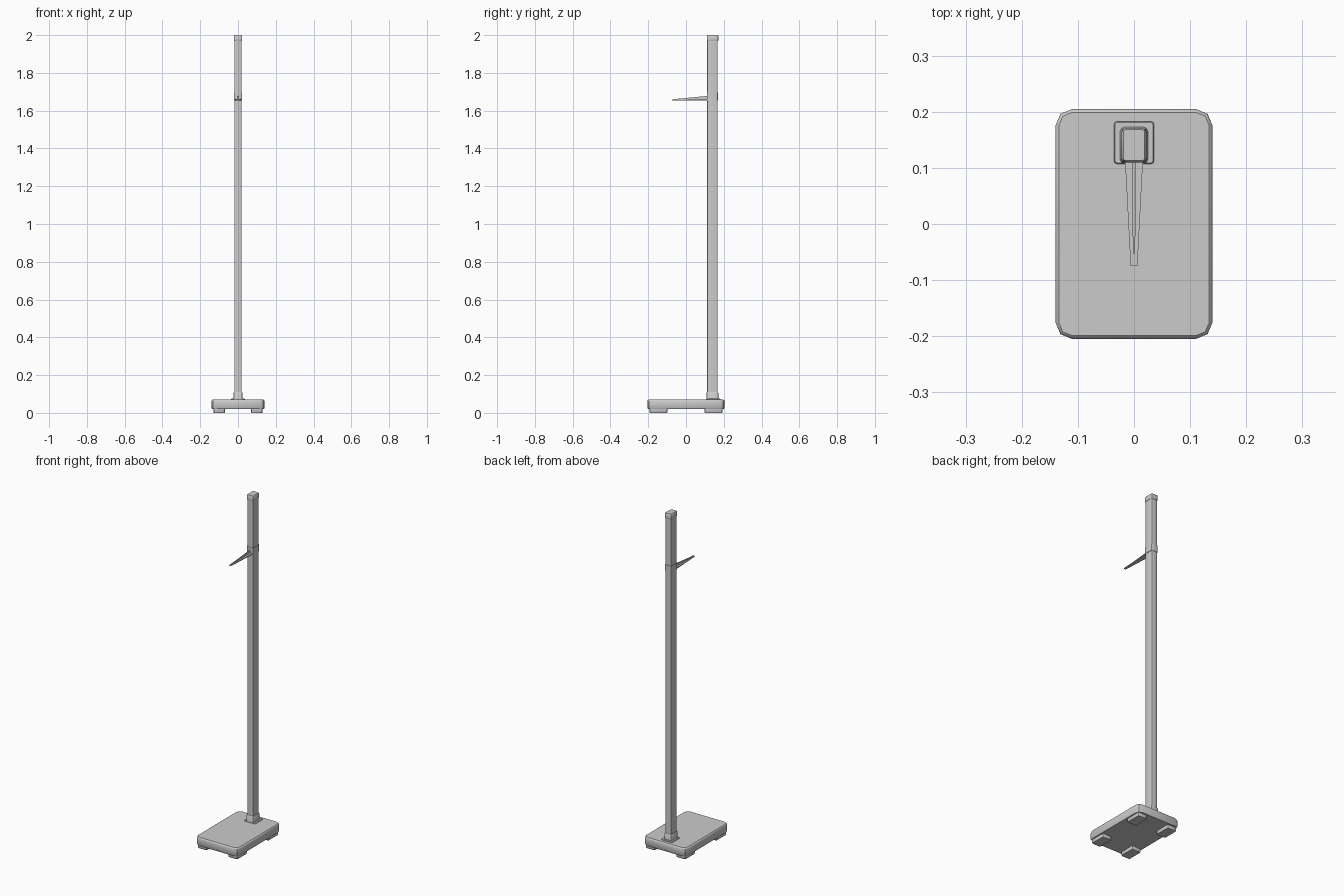
import bpy, bmesh, math

if "Cube" in bpy.data.objects:
    bpy.data.objects.remove(bpy.data.objects["Cube"])


def finish(name, bm):
    bmesh.ops.recalc_face_normals(bm, faces=bm.faces)
    mesh = bpy.data.meshes.new(name)
    bm.to_mesh(mesh)
    bm.free()
    ob = bpy.data.objects.new(name, mesh)
    bpy.context.collection.objects.link(ob)
    bpy.ops.object.select_all(action='DESELECT')
    bpy.context.view_layer.objects.active = ob
    ob.select_set(True)
    bpy.ops.object.shade_smooth_by_angle(angle=math.radians(35))
    return ob


def rounded_block(name, x, y, rings, radius, steps=2):
    """Rounded rectangle lofted through rings of (z, inset)."""
    (x0, x1), (y0, y1) = x, y
    bm = bmesh.new()
    loops = []
    for z, inset in rings:
        r = max(radius - inset, 0.0005)
        corners = [(x1, y1, 1, 1, 0), (x0, y1, -1, 1, 90),
                   (x0, y0, -1, -1, 180), (x1, y0, 1, -1, 270)]
        loop = []
        for cx, cy, sx, sy, start in corners:
            for i in range(steps + 1):
                a = math.radians(start + 90 * i / steps)
                loop.append(bm.verts.new((cx - sx * (inset + r) + r * math.cos(a),
                                          cy - sy * (inset + r) + r * math.sin(a), z)))
        loops.append(loop)
    n = len(loops[0])
    for a, b in zip(loops, loops[1:]):
        for i in range(n):
            j = (i + 1) % n
            bm.faces.new((a[i], a[j], b[j], b[i]))
    bm.faces.new(loops[0][::-1])
    bm.faces.new(loops[-1])
    return finish(name, bm)


def tapered_bar(name, root, tip):
    """Bar between two rectangles given as (y, half_width, z_low, z_high)."""
    bm = bmesh.new()
    ends = [[bm.verts.new((sx * w, y, z)) for sx, z in
             ((-1, lo), (1, lo), (1, hi), (-1, hi))] for y, w, lo, hi in (root, tip)]
    a, b = ends
    for i in range(4):
        j = (i + 1) % 4
        bm.faces.new((a[i], a[j], b[j], b[i]))
    bm.faces.new(a)
    bm.faces.new(b)
    return finish(name, bm)


# Weighing platform
rounded_block("platform", (-0.14, 0.14), (-0.205, 0.205),
              [(0.02, 0.004), (0.026, 0), (0.062, 0), (0.067, 0.002), (0.07, 0.006)], 0.03)

# Four feet
for sx in (-1, 1):
    for sy in (-1, 1):
        rounded_block("foot", (sx * 0.1 - 0.03, sx * 0.1 + 0.03),
                      (sy * 0.145 - 0.047, sy * 0.145 + 0.047),
                      [(0, 0.002), (0.003, 0), (0.024, 0)], 0.008)

# Post mounting: flange and socket
rounded_block("flange", (-0.036, 0.036), (0.107, 0.183),
              [(0.068, 0), (0.073, 0), (0.075, 0.002)], 0.006)
rounded_block("post_socket", (-0.025, 0.025), (0.107, 0.173),
              [(0.07, 0), (0.108, 0.0025), (0.11, 0.004)], 0.008)

# Measuring post and its cap
rounded_block("post", (-0.0195, 0.0195), (0.112, 0.168),
              [(0.07, 0), (1.99, 0)], 0.006)
rounded_block("post_cap", (-0.022, 0.022), (0.11, 0.171),
              [(1.97, 0.001), (1.973, 0), (1.996, 0), (2.0, 0.003)], 0.007)

# Sliding head rest
rounded_block("slider", (-0.022, 0.022), (0.11, 0.17),
              [(1.655, 0), (1.695, 0)], 0.007)
tapered_bar("head_arm", (0.115, 0.016, 1.655, 1.661), (-0.075, 0.006, 1.655, 1.659))
tapered_bar("arm_rib", (0.115, 0.003, 1.658, 1.678), (-0.063, 0.002, 1.657, 1.661))
